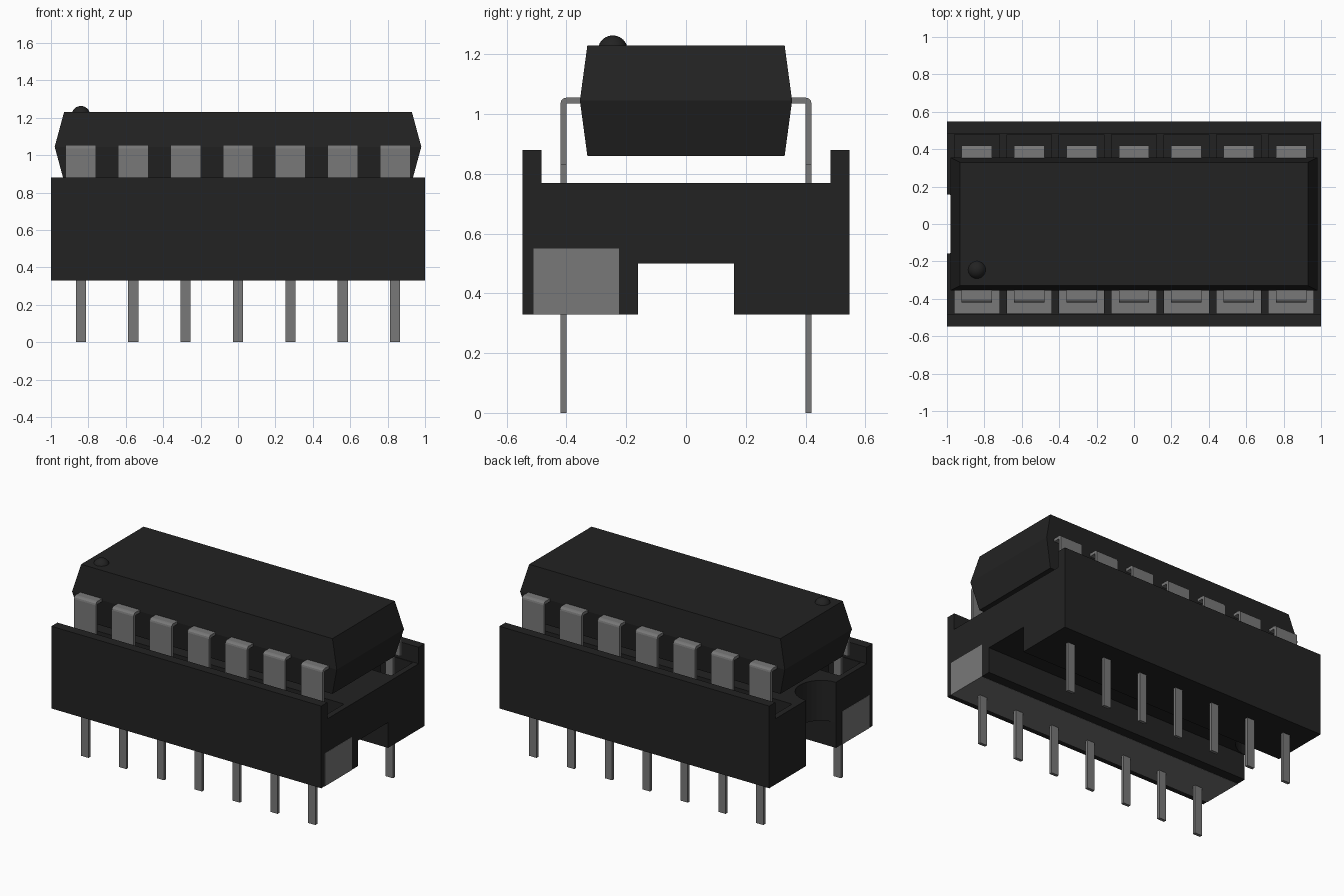
import bpy, bmesh, math
from mathutils import Matrix, Vector

if "Cube" in bpy.data.objects:
    bpy.data.objects.remove(bpy.data.objects["Cube"])


def material(name, v):
    m = bpy.data.materials.new(name)
    m.diffuse_color = (v, v, v, 1)
    m.use_nodes = True
    m.node_tree.nodes["Principled BSDF"].inputs["Base Color"].default_value = m.diffuse_color
    return m


BLACK = material("black plastic", 0.0165)
GREY = material("grey metal", 0.19)
PITCH = 0.28
PIN_X = [PITCH * i for i in range(-3, 4)]


def finish(name, bm, mat):
    bmesh.ops.recalc_face_normals(bm, faces=bm.faces)
    mesh = bpy.data.meshes.new(name)
    bm.to_mesh(mesh)
    bm.free()
    mesh.materials.append(mat)
    ob = bpy.data.objects.new(name, mesh)
    bpy.context.collection.objects.link(ob)
    return ob


def add_box(bm, x0, x1, y0, y1, z0, z1):
    size = Matrix.Diagonal((x1 - x0, y1 - y0, z1 - z0, 1))
    mid = Matrix.Translation(((x0 + x1) / 2, (y0 + y1) / 2, (z0 + z1) / 2))
    bmesh.ops.create_cube(bm, size=1, matrix=mid @ size)


def add_extrusion(bm, profile, x0, x1):
    """Extrude a (y, z) outline along x."""
    face = bm.faces.new([bm.verts.new((x0, y, z)) for y, z in profile])
    out = bmesh.ops.extrude_face_region(bm, geom=[face])
    verts = [g for g in out["geom"] if isinstance(g, bmesh.types.BMVert)]
    bmesh.ops.translate(bm, verts=verts, vec=(x1 - x0, 0, 0))


# socket: half outline mirrored, with side rails and a channel underneath
half = [(0.16, 0.50), (0.16, 0.33), (0.547, 0.33), (0.547, 0.88),
        (0.483, 0.88), (0.483, 0.77)]
bm = bmesh.new()
add_extrusion(bm, half + [(-y, z) for y, z in reversed(half)], -0.999, 0.999)
socket = finish("socket", bm, BLACK)

# cutter: contact pockets and the round notch in the left end
bm = bmesh.new()
for x in PIN_X:
    add_box(bm, x - 0.12, x + 0.12, -0.478, -0.25, 0.545, 0.8)
    add_box(bm, x - 0.12, x + 0.12, 0.25, 0.478, 0.545, 0.8)
bmesh.ops.create_cone(bm, cap_ends=True, segments=32, radius1=0.158, radius2=0.158,
                      depth=2, matrix=Matrix.Translation((-1, 0, 0.6)))
cutter = finish("socket_cutter", bm, BLACK)
cutter.hide_render = True
mod = socket.modifiers.new("pockets", "BOOLEAN")
mod.operation = "DIFFERENCE"
mod.solver = "EXACT"
mod.object = cutter
bpy.context.view_layer.objects.active = socket
bpy.ops.object.modifier_apply(modifier=mod.name)
bpy.data.objects.remove(cutter)

# metal contact bar set in the front half of the socket
bm = bmesh.new()
add_box(bm, -1, 1, -0.51, -0.225, 0.329, 0.55)
finish("contact_bar", bm, GREY)

# chip body: three stacked rectangles, widest at the middle
bm = bmesh.new()
rings = []
for hx, hy, z in [(0.93, 0.33, 0.86), (0.98, 0.355, 1.045), (0.93, 0.33, 1.23)]:
    rings.append([bm.verts.new((sx * hx, sy * hy, z))
                  for sx, sy in [(-1, -1), (1, -1), (1, 1), (-1, 1)]])
bm.faces.new(rings[0])
bm.faces.new(rings[2])
for a, b in zip(rings, rings[1:]):
    for i in range(4):
        j = (i + 1) % 4
        bm.faces.new((a[i], a[j], b[j], b[i]))
finish("chip_body", bm, BLACK)

# pin one marker dome
bm = bmesh.new()
bmesh.ops.create_uvsphere(bm, u_segments=24, v_segments=12, radius=0.05,
                          matrix=Matrix.Translation((-0.84, -0.245, 1.213)))
for f in bm.faces:
    f.smooth = True
finish("pin_one_marker", bm, BLACK)

# legs: bent wide shoulder plus a narrow pin, on both sides
bend = [(0.40 + 0.02 * math.cos(a), 1.035 + 0.02 * math.sin(a))
        for a in (0, math.pi / 6, math.pi / 3, math.pi / 2)]
shoulder = [(0.33, 1.035), (0.40, 1.035), (0.40, 0.83), (0.42, 0.83)] + bend + [(0.33, 1.055)]
for side, label in [(-1, "front"), (1, "back")]:
    for n, x in enumerate(PIN_X, 1):
        bm = bmesh.new()
        add_extrusion(bm, [(side * y, z) for y, z in shoulder], x - 0.081, x + 0.081)
        y0, y1 = sorted((side * 0.40, side * 0.42))
        add_box(bm, x - 0.027, x + 0.027, y0, y1, 0, 0.83)
        finish(f"{label}_leg_{n}", bm, GREY)
